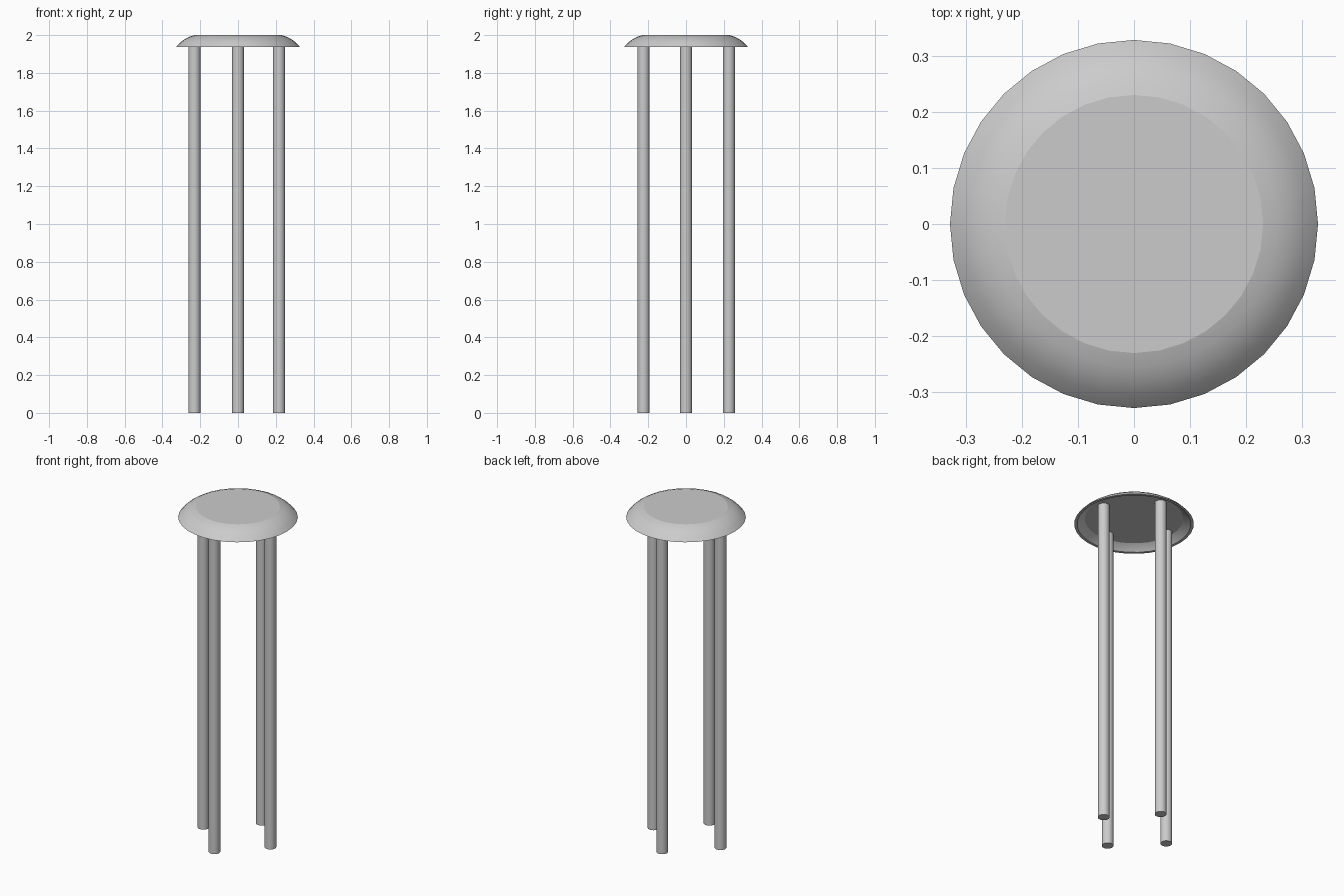
import bpy
import bmesh
from math import cos, sin, pi, radians

if "Cube" in bpy.data.objects:
    bpy.data.objects.remove(bpy.data.objects["Cube"])

SIDES = 32


def add_object(name, bm, angle):
    bmesh.ops.recalc_face_normals(bm, faces=bm.faces[:])
    mesh = bpy.data.meshes.new(name)
    bm.to_mesh(mesh)
    bm.free()
    obj = bpy.data.objects.new(name, mesh)
    bpy.context.collection.objects.link(obj)
    bpy.ops.object.select_all(action='DESELECT')
    obj.select_set(True)
    bpy.context.view_layer.objects.active = obj
    bpy.ops.object.shade_smooth_by_angle(angle=radians(angle))
    return obj


def lathe(name, profile, sides, angle, center=(0, 0)):
    """Closed solid of revolution from (radius, z) points, capped at both ends."""
    bm = bmesh.new()
    rings = [[bm.verts.new((center[0] + r * cos(2 * pi * i / sides),
                            center[1] + r * sin(2 * pi * i / sides), z))
              for i in range(sides)] for r, z in profile]
    for a, b in zip(rings, rings[1:]):
        for i in range(sides):
            j = (i + 1) % sides
            bm.faces.new((a[i], a[j], b[j], b[i]))
    bm.faces.new(rings[0])
    bm.faces.new(rings[-1])
    return add_object(name, bm, angle)


# Seat: flat top, rounded skirt, thin lower lip and recessed underside
seat_profile = [(0.23, 2.0), (0.255, 1.992), (0.28, 1.98), (0.305, 1.962),
                (0.328, 1.937), (0.312, 1.937), (0.293, 1.956), (0.27, 1.97)]
seat = lathe("seat", seat_profile, SIDES, 30)
# Keep the flat top crisp against the rounded skirt
for poly in seat.data.polygons:
    if len(poly.vertices) > 4:
        poly.use_smooth = False

# Four straight round legs, tucked into the seat recess
legs = {"left_leg": (-0.231, 0), "right_leg": (0.217, 0),
        "front_leg": (0, -0.225), "back_leg": (0, 0.227)}
for name, spot in legs.items():
    lathe(name, [(0.032, 0), (0.032, 1.972)], SIDES, 30, spot)
